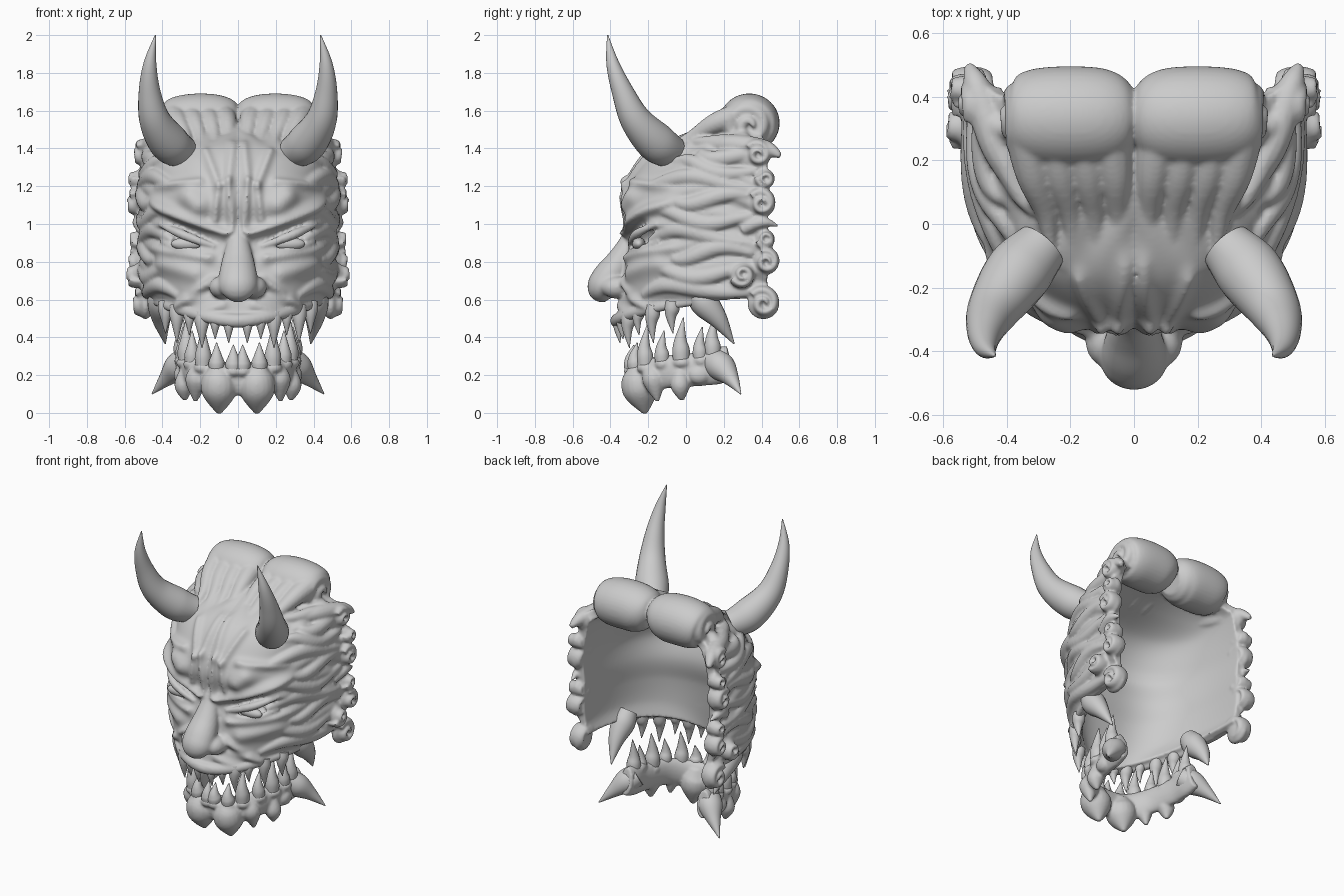
import bpy, math
from mathutils import Vector as V

if "Cube" in bpy.data.objects:
    bpy.data.objects.remove(bpy.data.objects["Cube"])

def cr(pts, t):
    """Catmull-Rom through tuples, t in 0..1"""
    n = len(pts) - 1
    f = min(max(t, 0), 1) * n
    i = min(int(f), n - 1)
    f -= i
    g = lambda k: pts[min(max(k, 0), n)]
    return [.5 * (2*b + (c-a)*f + (2*a-5*b+4*c-d)*f*f + (3*b-a-3*c+d)*f**3)
            for a, b, c, d in zip(g(i-1), g(i), g(i+1), g(i+2))]

def skin(vs, rings, sides):
    fs = [(i*sides+j, i*sides+(j+1) % sides, (i+1)*sides+(j+1) % sides, (i+1)*sides+j)
          for i in range(rings) for j in range(sides)]
    return vs, fs + [tuple(range(sides))[::-1], tuple(range(rings*sides, (rings+1)*sides))]

def tube(pts, ref=(1, 0, 0), kx=1, ky=1, steps=20, sides=14):
    """Tapered tube; points are (x, y, z, radius); kx stretches along ref"""
    s = [cr(pts, i / steps) for i in range(steps + 1)]
    vs, ref = [], V(ref)
    for i, p in enumerate(s):
        t = (V(s[min(i+1, steps)][:3]) - V(s[max(i-1, 0)][:3])).normalized()
        ex = (ref - t * ref.dot(t)).normalized()
        ey = t.cross(ex)
        r = max(p[3], .002)
        for j in range(sides):
            a = 2 * math.pi * j / sides
            vs.append(V(p[:3]) + ex * (r*kx*math.cos(a)) + ey * (r*ky*math.sin(a)))
    return skin(vs, steps, sides)

def blob(c, r, rings=14, sides=22):
    vs = []
    for i in range(rings + 1):
        b = math.pi * (.01 + .98 * i / rings)
        for j in range(sides):
            a = 2 * math.pi * j / sides
            vs.append(V((c[0] + r[0]*math.sin(b)*math.cos(a), c[1] + r[1]*math.sin(b)*math.sin(a),
                         c[2] - r[2]*math.cos(b))))
    return skin(vs, rings, sides)

def flip(parts):
    return [([V((-v[0], v[1], v[2])) for v in vs], [q[::-1] for q in fs]) for vs, fs in parts]

def obj(name, parts, mirror=True, angle=50, fuse=0):
    """Join parts (plus mirrored copies); fuse > 0 melts them into one skin"""
    vs, fs = [], []
    for v, f in parts + (flip(parts) if mirror else []):
        o = len(vs)
        vs += v
        fs += [tuple(i + o for i in q) for q in f]
    me = bpy.data.meshes.new(name)
    me.from_pydata([tuple(v) for v in vs], [], fs)
    me.shade_smooth()
    me.set_sharp_from_angle(angle=math.radians(angle))
    ob = bpy.data.objects.new(name, me)
    bpy.context.collection.objects.link(ob)
    if fuse:
        m = ob.modifiers.new("fuse", 'REMESH')
        m.mode, m.voxel_size, m.use_smooth_shade = 'VOXEL', fuse, True
        m = ob.modifiers.new("soften", 'SMOOTH')
        m.factor, m.iterations = .5, 3

# mask base surface: rows of centre y, centre z, half width, side z, squareness
ROWS = [(-.37, .47, .48, .60, 2.1), (-.345, .62, .51, .68, 2.45), (-.32, .80, .52, .82, 2.65),
        (-.29, .95, .52, .95, 2.7), (-.325, 1.12, .53, 1.1, 2.65), (-.285, 1.26, .52, 1.22, 2.5),
        (-.17, 1.40, .50, 1.33, 2.5), (.04, 1.49, .48, 1.40, 2.5), (.22, 1.55, .46, 1.43, 2.5),
        (.38, 1.57, .45, 1.44, 2.5)]
def surf(u, v):
    yc, zc, a, zs, n = cr(ROWS, v)
    s, c = math.sin(abs(u) * math.pi / 2), max(math.cos(u * math.pi / 2), 0)
    w = s ** 1.5 if v < .5 else s ** 2
    return V((math.copysign(a * s ** (2/n), u), .43 - (.43 - yc) * c ** (2/n), zc + (zs - zc) * w))

# face relief: ridges and grooves as (x0, z0, x1, z1, width, height)
RELIEF = [(.06, .95, .46, 1.11, .03, .05), (.19, .89, .36, .93, .04, -.03), (.15, .82, .44, .87, .028, .03),
          (.21, 1.1, .25, 1.14, .06, .045), (.03, .97, .05, 1.22, .022, .03), (.05, 1.22, .03, 1.42, .024, .022),
          (.12, 1.03, .10, 1.2, .02, .025), (.10, 1.2, .17, 1.38, .022, .022), (.2, 1.22, .42, 1.2, .022, .025),
          (.23, .74, .4, .79, .05, .03), (.13, .7, .31, .57, .025, .03), (.08, .57, .24, .52, .025, .02),
          (.38, 1.0, .46, .98, .03, .03), (.14, .65, .25, .62, .02, -.015), (0, .8, .03, .95, .06, .015)]
def relief(p):
    x, y, z = abs(p.x), p.y, p.z
    d = 0
    for x0, z0, x1, z1, w, h in RELIEF:
        dx, dz = x1 - x0, z1 - z0
        t = min(max(((x-x0)*dx + (z-z0)*dz) / (dx*dx + dz*dz), 0), 1)
        d += h * math.exp(-((x-x0-t*dx)**2 + (z-z0-t*dz)**2) / (w*w))
    f = min(max((y + .2) / .25, 0), 1)
    f = f * f * (3 - 2*f)
    hair = .012 * math.sin(50*z + 2.4*math.sin(8*y + 3*z) + 9*y)
    if z > 1.38:
        hair = .008 * math.sin(45*x + 3*math.sin(7*y))
    return d * (1 - f) + hair * f

# mask shell: carved outer skin, smooth inner skin, joined at the rim
NU, NV = 150, 110
base = [surf(-1 + 2*i/NU, j/NV) for j in range(NV + 1) for i in range(NU + 1)]
W = NU + 1
grid = [(j*W+i, j*W+i+1, (j+1)*W+i+1, (j+1)*W+i) for j in range(NV) for i in range(NU)]
me = bpy.data.meshes.new("tmp")
me.from_pydata([tuple(p) for p in base], [], grid)
nrm = [v.normal.copy() for v in me.vertices]
bpy.data.meshes.remove(me)
N = len(base)
outer = [p + n * relief(p) for p, n in zip(base, nrm)]
inner = [p - n * .055 for p, n in zip(base, nrm)]
rim = [i for i in range(W)] + [j*W+NU for j in range(1, NV+1)] + \
      [NV*W+i for i in range(NU-1, -1, -1)] + [j*W for j in range(NV-1, 0, -1)]
bridge = [(b, a, a+N, b+N) for a, b in zip(rim, rim[1:] + rim[:1])]
shell = [(outer + inner, grid + [tuple(i+N for i in q[::-1]) for q in grid] + bridge)]

# nose, and upper lip following the rim
shell.append(tube([(0, -.28, 1.0, .03), (0, -.305, .9, .052), (0, -.35, .8, .075), (0, -.41, .71, .09),
                   (0, -.435, .65, .085), (0, -.41, .6, .03)], kx=1.15, steps=30, sides=24))
shell.append(tube([tuple(surf(u/10, 0.02)) + (.034 - .002*abs(u),) for u in range(-7, 8)],
                  ref=(0, 0, 1), kx=1.1, steps=60))
# flared nostrils, lids
half = [blob((.085, -.365, .665), (.068, .085, .06)),
        tube([(.12, -.295, .88, .012), (.22, -.285, .915, .022), (.32, -.25, .955, .024), (.42, -.15, 1.0, .01)]),
        tube([(.12, -.295, .86, .01), (.22, -.285, .855, .018), (.32, -.24, .87, .018), (.41, -.14, .91, .008)])]

# hair strands flowing backward over the sides
for k in range(11):
    v, lag = .09 + .075 * k, .1 * (k % 3)
    pts = []
    for m in range(9):
        q = m / 8
        p = surf(.4 + lag + (.57 - lag) * q, min(v + .026*math.sin(5.5*q + k*1.9) + .03*q*(1-q), .97))
        p.x -= .008
        pts.append(tuple(p) + (.01 + .028 * math.sin(math.pi * min(q*.8 + .1, 1)),))
    half.append(tube(pts, kx=1.05, ky=1.2, steps=30))
half.append(tube([(.5, .3, .97, .035), (.53, .4, 1.01, .03), (.52, .49, .99, .006)]))

# curls at the back edge: centre x, y, z, radius
def curl(x, y, z, R, spin, start, w=.05):
    pts = []
    for m in range(17):
        q = m / 16
        a = start + spin * q * math.pi * 2.9
        r = R * (.76 - .7 * q)
        pts.append((x + .03*q, y + r*math.cos(a), z + r*math.sin(a), R * (.28 - .06*q)))
    return [tube(pts, kx=w / (.25*R), steps=60), blob((x, y, z), (w * .8, R*.85, R*.85))]
for c in [(.485, .38, 1.37, .085, -1, 2.5), (.515, .42, 1.24, .06, 1, 3), (.52, .40, 1.11, .088, -1, 2.5),
          (.51, .42, .92, .06, 1, 3.5), (.515, .425, .8, .08, -1, 2), (.525, .3, .73, .075, 1, 3.5),
          (.49, .41, .58, .1, -1, 2.5)]:
    half += curl(*c)

# two large rolled locks on top, with locks sweeping up to them
half.append(tube([(.008, .335, 1.505, .085), (.04, .335, 1.515, .125), (.1, .335, 1.53, .15), (.2, .335, 1.535, .156),
                  (.3, .335, 1.53, .15), (.36, .33, 1.52, .13), (.385, .33, 1.515, .1)],
                 ref=(0, 0, 1), ky=1.03, steps=30, sides=40))
half += curl(.365, .335, 1.52, .13, -1, 2.6, .035)
half += [tube([(.05+.07*k, -.1, 1.41, .01), (.05+.075*k, .03, 1.46, .035),
               (.06+.085*k, .15, 1.53, .055), (.08+.085*k, .27, 1.57, .07)], steps=18) for k in range(4)]
half += [tube([(.36, .1, 1.42, .03), (.43, .25, 1.42, .055), (.49, .42, 1.4, .045), (.52, .5, 1.36, .015)])]
obj("mask", shell + half + flip(half), False, 180, .0095)

# eyes and horns
obj("eyes", [blob((.265, -.25, .895), (.09, .035, .035))])
obj("horns", [tube([(.29, -.07, 1.38, .085), (.365, -.155, 1.43, .105), (.44, -.265, 1.55, .083), (.468, -.335, 1.7, .058),
                    (.466, -.388, 1.85, .034), (.437, -.415, 2.0, .003)], steps=36, sides=24)])

# upper teeth along the lip
def tooth(p, d, r):
    b, e = V(p), V(p) + V(d)
    m = b.lerp(e, .5) + V((0, -.01, 0))
    return tube([tuple(b) + (r,), tuple(b.lerp(m, .5)) + (r*1.05,), tuple(m) + (r*.72,), tuple(e) + (.002,)], steps=12)
obj("upper_teeth", [tooth(surf(u, .02) + V((0, .015, .02)), (0, 0, -h), r) for u, h, r in
    [(.055, .14, .03), (.145, .13, .03), (.24, .19, .038), (.34, .14, .03), (.45, .2, .038), (.57, .17, .038)]])
obj("side_fangs", [tube([(.40, .05, .65, .06), (.405, .1, .58, .075), (.405, .175, .49, .048), (.385, .255, .365, .003)], sides=20)])

# lower jaw band with chin lobes, knobs and spikes
JAW = [(.0, -.255, .18, .09), (.13, -.23, .185, .09), (.23, -.12, .215, .088), (.275, .05, .23, .09), (.285, .16, .25, .1), (.29, .235, .265, .09)]
jaw = [tube([(-p[0],) + p[1:] for p in JAW[:0:-1]] + JAW, ref=(0, 0, 1), ky=.5, steps=60, sides=20)]
side = [tube([(.085, -.25, .24, .05), (.1, -.25, .17, .093), (.1, -.235, .09, .085), (.1, -.215, -.004, .012)], sides=20),
        tube([(.2, -.18, .24, .04), (.22, -.17, .17, .06), (.225, -.15, .06, .01)]),
        tube([(.27, -.03, .22, .04), (.285, -.03, .14, .052), (.28, -.02, .065, .01)]),
        blob((.3, .07, .2), (.04, .06, .05)), blob((.28, .1, .31), (.04, .06, .04))]

# lower teeth with gum collars
low = []
for t, h, r in [(.05, .13, .04), (.17, .14, .04), (.29, .22, .042), (.42, .17, .038), (.53, .23, .045), (.66, .17, .038), (.78, .22, .042)]:
    p = V(cr(JAW, t)[:3]) + V((.015 * t, -.035 * (1 - t), .05))
    low.append(tooth(p, (0, .01, h), r))
    side.append(blob(p + V((0, .005, -.01)), (r*1.25, r*1.25, .035), 8, 14))
obj("lower_jaw", jaw + side + flip(side), False, 180, .009)
obj("lower_teeth", low)
obj("jaw_spikes", [tube([(.27, .14, .28, .07), (.32, .19, .24, .075), (.38, .24, .18, .042), (.455, .29, .10, .003)], sides=18)])
